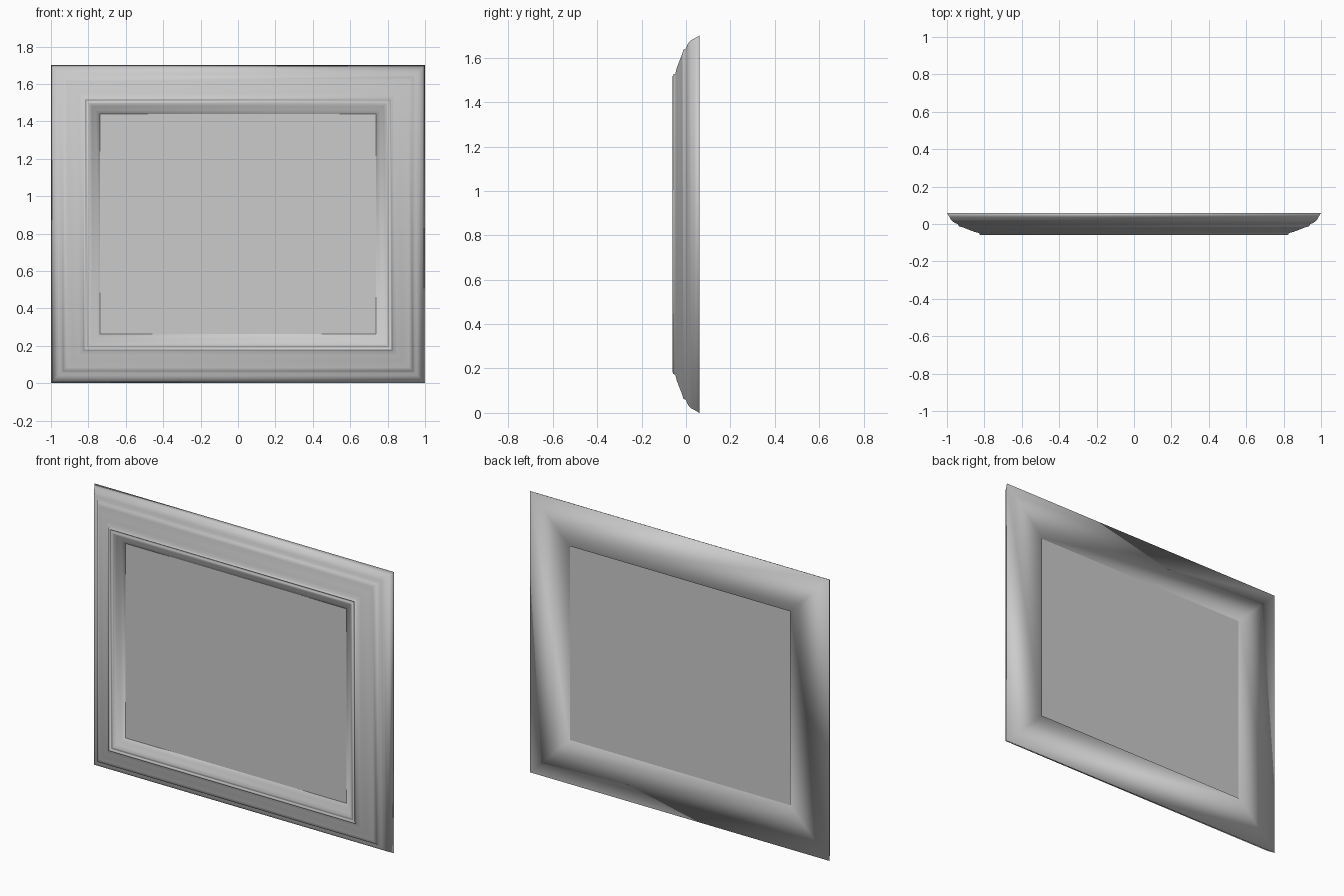
import bpy
import bmesh

cube = bpy.data.objects.get("Cube")
if cube:
    bpy.data.objects.remove(cube, do_unlink=True)

HALF_WIDTH, HEIGHT = 1.0, 1.7
BACK = 0.06


def make_material(name, colour):
    mat = bpy.data.materials.new(name)
    mat.use_nodes = True
    mat.diffuse_color = colour
    mat.node_tree.nodes["Principled BSDF"].inputs["Base Color"].default_value = colour
    return mat


def finish(bm, name, mat, smooth):
    bmesh.ops.recalc_face_normals(bm, faces=bm.faces[:])
    for face in bm.faces:
        face.smooth = smooth
    mesh = bpy.data.meshes.new(name)
    bm.to_mesh(mesh)
    bm.free()
    mesh.materials.append(mat)
    obj = bpy.data.objects.new(name, mesh)
    bpy.context.collection.objects.link(obj)
    return obj


def rectangle(inset, y):
    """Corners of the frame outline moved inwards, at depth y."""
    x, low, high = HALF_WIDTH - inset, inset, HEIGHT - inset
    return [(-x, y, low), (x, y, low), (x, y, high), (-x, y, high)]


grey = make_material("plain grey", (0.6, 0.6, 0.6, 1.0))

# Moulding cross-section: (inset from the outer edge, depth)
profile = [
    (0.0, BACK),       # outer back edge
    (0.014, 0.036),
    (0.02, 0.024),     # outer bead
    (0.032, 0.012),
    (0.044, 0.005),
    (0.058, 0.0),
    (0.064, -0.012),   # step up to the broad slope
    (0.085, -0.018),
    (0.12, -0.032),
    (0.15, -0.043),
    (0.172, -0.048),
    (0.176, -0.058),   # twin beads round the opening
    (0.183, -0.06),
    (0.186, -0.054),
    (0.192, -0.054),
    (0.195, -0.058),
    (0.205, -0.056),
    (0.22, -0.045),    # slope into the opening
    (0.24, -0.03),
    (0.262, -0.02),
    (0.262, BACK),     # inner back edge
]

# Frame: the cross-section swept round four mitred corners
bm = bmesh.new()
rings = [[bm.verts.new(p) for p in rectangle(*point)] for point in profile]
for ring, following in zip(rings, rings[1:] + rings[:1]):
    for i in range(4):
        j = (i + 1) % 4
        bm.faces.new((ring[i], ring[j], following[j], following[i]))
finish(bm, "picture_frame", grey, True)

# Panel filling the opening, slightly recessed at the back
bm = bmesh.new()
front = [bm.verts.new(p) for p in rectangle(0.261, -0.019)]
back = [bm.verts.new(p) for p in rectangle(0.261, 0.052)]
bm.faces.new(front)
bm.faces.new(back)
for i in range(4):
    j = (i + 1) % 4
    bm.faces.new((front[i], front[j], back[j], back[i]))
finish(bm, "picture_panel", grey, False)
